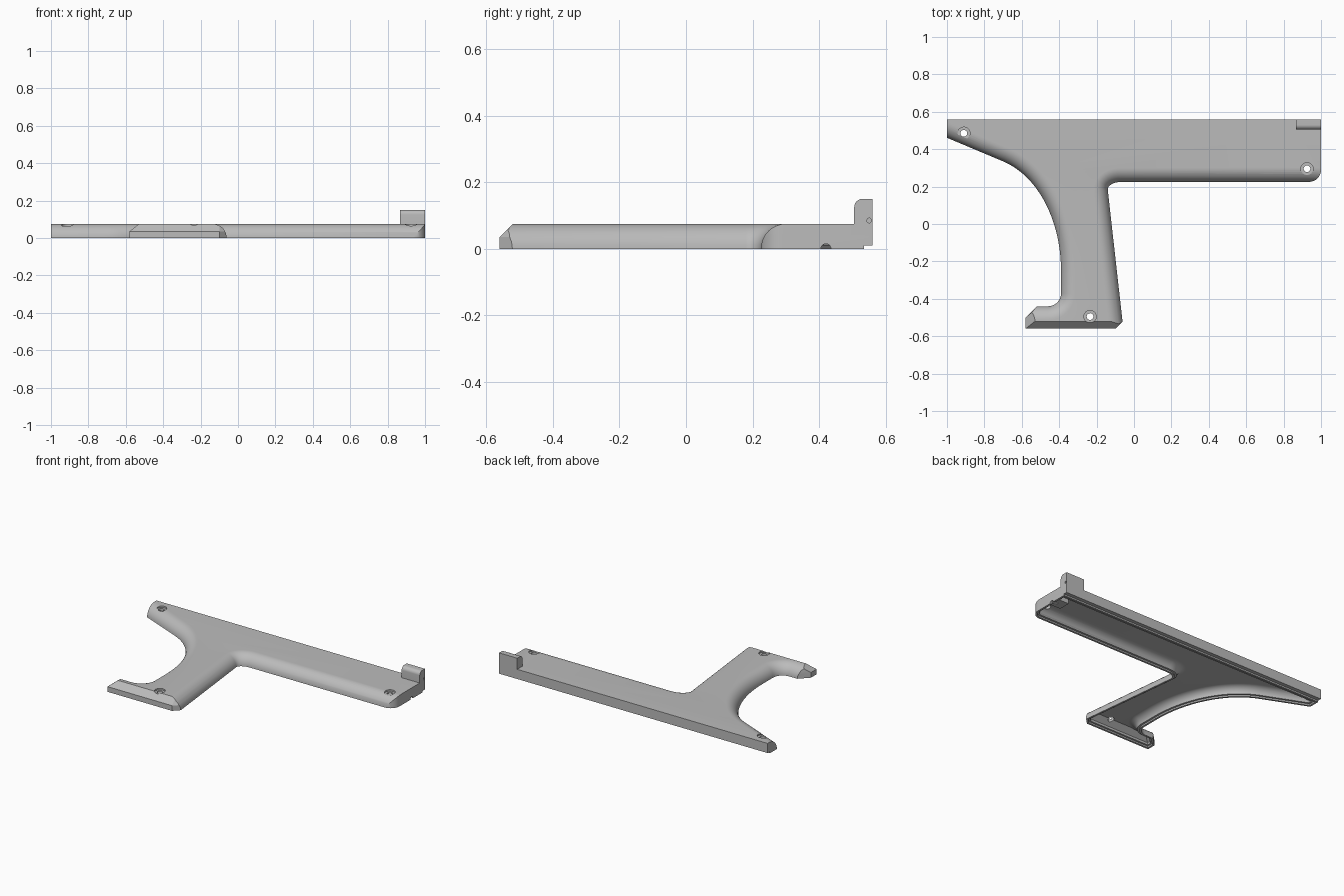
import bpy
import bmesh
from math import sin, cos, pi, radians
from mathutils import Vector, Matrix

if "Cube" in bpy.data.objects:
    bpy.data.objects.remove(bpy.data.objects["Cube"])

HEIGHT = 0.075

grey = bpy.data.materials.new("plain grey")
grey.use_nodes = True
grey.diffuse_color = (0.5, 0.5, 0.5, 1)
grey.node_tree.nodes["Principled BSDF"].inputs["Base Color"].default_value = (0.5, 0.5, 0.5, 1)


def arc(cx, cy, r, start, end, n=8):
    angles = [radians(start + (end - start) * i / n) for i in range(n + 1)]
    return [(cx + r * cos(a), cy + r * sin(a)) for a in angles]


def bezier(a, b, c, d, n=20):
    a, b, c, d = map(Vector, (a, b, c, d))
    out = []
    for i in range(n + 1):
        t = i / n
        s = 1 - t
        out.append(tuple(a * s**3 + b * 3 * s * s * t + c * 3 * s * t * t + d * t**3))
    return out


def offset(pts, d):
    """Move a counter-clockwise outline inward by d with mitred corners."""
    out = []
    for i, p in enumerate(pts):
        p = Vector(p)
        e1 = (p - Vector(pts[i - 1])).normalized()
        e2 = (Vector(pts[(i + 1) % len(pts)]) - p).normalized()
        n1, n2 = Vector((-e1.y, e1.x)), Vector((-e2.y, e2.x))
        out.append(tuple(p + (n1 + n2) * d / (1 + n1.dot(n2))))
    return out


def add_object(name, bm):
    bmesh.ops.recalc_face_normals(bm, faces=bm.faces)
    mesh = bpy.data.meshes.new(name)
    bm.to_mesh(mesh)
    bm.free()
    mesh.materials.append(grey)
    ob = bpy.data.objects.new(name, mesh)
    bpy.context.collection.objects.link(ob)
    return ob


def loft(name, rings):
    """Closed solid through a stack of (outline, z) rings."""
    bm = bmesh.new()
    rows = [[bm.verts.new((x, y, z)) for x, y in pts] for pts, z in rings]
    n = len(rows[0])
    for lo, hi in zip(rows, rows[1:]):
        for i in range(n):
            j = (i + 1) % n
            bm.faces.new((lo[i], lo[j], hi[j], hi[i]))
    bm.faces.new(rows[0][::-1])
    bm.faces.new(rows[-1])
    return add_object(name, bm)


def box(name, lo, hi):
    return loft(name, [([(lo[0], lo[1]), (hi[0], lo[1]), (hi[0], hi[1]), (lo[0], hi[1])], z)
                       for z in (lo[2], hi[2])])


def cylinder(name, loc, r, depth, axis="Z"):
    bm = bmesh.new()
    turn = Matrix.Rotation(pi / 2, 4, "Y") if axis == "X" else Matrix()
    bmesh.ops.create_cone(bm, cap_ends=True, segments=24, radius1=r, radius2=r,
                          depth=depth, matrix=Matrix.Translation(loc) @ turn)
    return add_object(name, bm)


def combine(ob, other, operation):
    """Apply a boolean and discard the helper."""
    mod = ob.modifiers.new(operation, "BOOLEAN")
    mod.operation, mod.solver, mod.object = operation, "EXACT", other
    bpy.context.view_layer.update()
    graph = bpy.context.evaluated_depsgraph_get()
    mesh = bpy.data.meshes.new_from_object(ob.evaluated_get(graph))
    ob.modifiers.clear()
    ob.data = mesh
    bpy.data.objects.remove(other)


# Side outline, running past the flat ends that get trimmed
outline = [(-1.2, 0.8), (-1.2, 0.545)]
outline += bezier((-0.7, 0.335), (-0.5, 0.25), (-0.39, 0), (-0.39, -0.25))
outline += arc(-0.46, -0.37, 0.07, 0, -90)
outline += [(-0.8, -0.44), (-0.8, -0.8), (-0.03, -0.8)]
outline += bezier((-0.14, 0.18), (-0.144, 0.205), (-0.11, 0.225), (-0.07, 0.225), 8)
outline += [(1.3, 0.225), (1.3, 0.8)]


def trim_outline(back, top):
    """Flat ends, rounded front corner and bevelled foot; top is 0 at the base."""
    corners = [(-1, back), (-1, -0.3), (-0.52, -0.3), (-0.52, -0.44),
               (-0.58 + 0.05 * top, -0.5 + 0.04 * top),
               (-0.58 + 0.05 * top, -0.56 + 0.04 * top),
               (-0.1, -0.56 + 0.04 * top), (-0.06, -0.52 + 0.02 * top),
               (0, -0.46), (0, 0), (0.9, 0.1)]
    return corners + arc(0.935, 0.29, 0.065, -90, 0) + [(1, back)]


def rounded_solid(name, inset, height, back, below):
    rings = [(offset(outline, inset), -below)] if below else []
    for i in range(11):
        a = i / 10 * pi / 2
        rings.append((offset(outline, inset + height * (1 - cos(a))), height * sin(a)))
    ob = loft(name, rings)
    base, upper = (offset(trim_outline(back, t), inset) for t in (0, 1.25))
    trim = loft("trim", [(base, -0.1), (base, 0.035 - inset * 0.4), (upper, height + 0.01)])
    combine(ob, trim, "INTERSECT")
    return ob


# Outer shell, hollowed from below with a stepped rim
shell = rounded_solid("grip_shell", 0, HEIGHT, 0.56, 0)
combine(shell, rounded_solid("cavity", 0.025, 0.055, 0.525, 0.03), "DIFFERENCE")

lip = loft("rim_step", [(offset(outline, 0.013), z) for z in (-0.03, 0.01)])
lip_trim = offset(trim_outline(0.535, 0), 0.013)
combine(lip, loft("rim_trim", [(lip_trim, z) for z in (-0.06, 0.05)]), "INTERSECT")
combine(shell, lip, "DIFFERENCE")

# Raised strip under the back edge
combine(shell, box("back_notch", (-1.1, 0.535, -0.1), (1.1, 0.6, 0.01)), "DIFFERENCE")

# Block behind the end hole
combine(shell, box("end_block", (0.9, 0.38, 0.012), (0.99, 0.46, 0.06)), "UNION")

# Upright tab with a rounded front top edge
profile = [(0.56, 0.04), (0.56, 0.15)] + arc(0.53, 0.125, 0.025, 90, 180) + [(0.505, 0.04)]
tab = loft("tab", [(profile, 0.865), (profile, 1)])
for v in tab.data.vertices:
    y, z, x = v.co
    v.co = (x, y, z)
combine(shell, tab, "UNION")

# Counterbored screw holes
for x, y in ((-0.91, 0.485), (0.925, 0.295), (-0.235, -0.495)):
    combine(shell, cylinder("hole", (x, y, 0.03), 0.018, 0.3), "DIFFERENCE")
    combine(shell, cylinder("counterbore", (x, y, 0.115), 0.033, 0.1), "DIFFERENCE")

# Small holes in the right end
combine(shell, cylinder("end_hole", (1, 0.42, 0), 0.015, 0.1, "X"), "DIFFERENCE")
combine(shell, cylinder("tab_hole", (1, 0.55, 0.085), 0.007, 0.06, "X"), "DIFFERENCE")

bpy.ops.object.select_all(action="DESELECT")
shell.select_set(True)
bpy.context.view_layer.objects.active = shell
bpy.ops.object.shade_smooth_by_angle(angle=radians(30))
